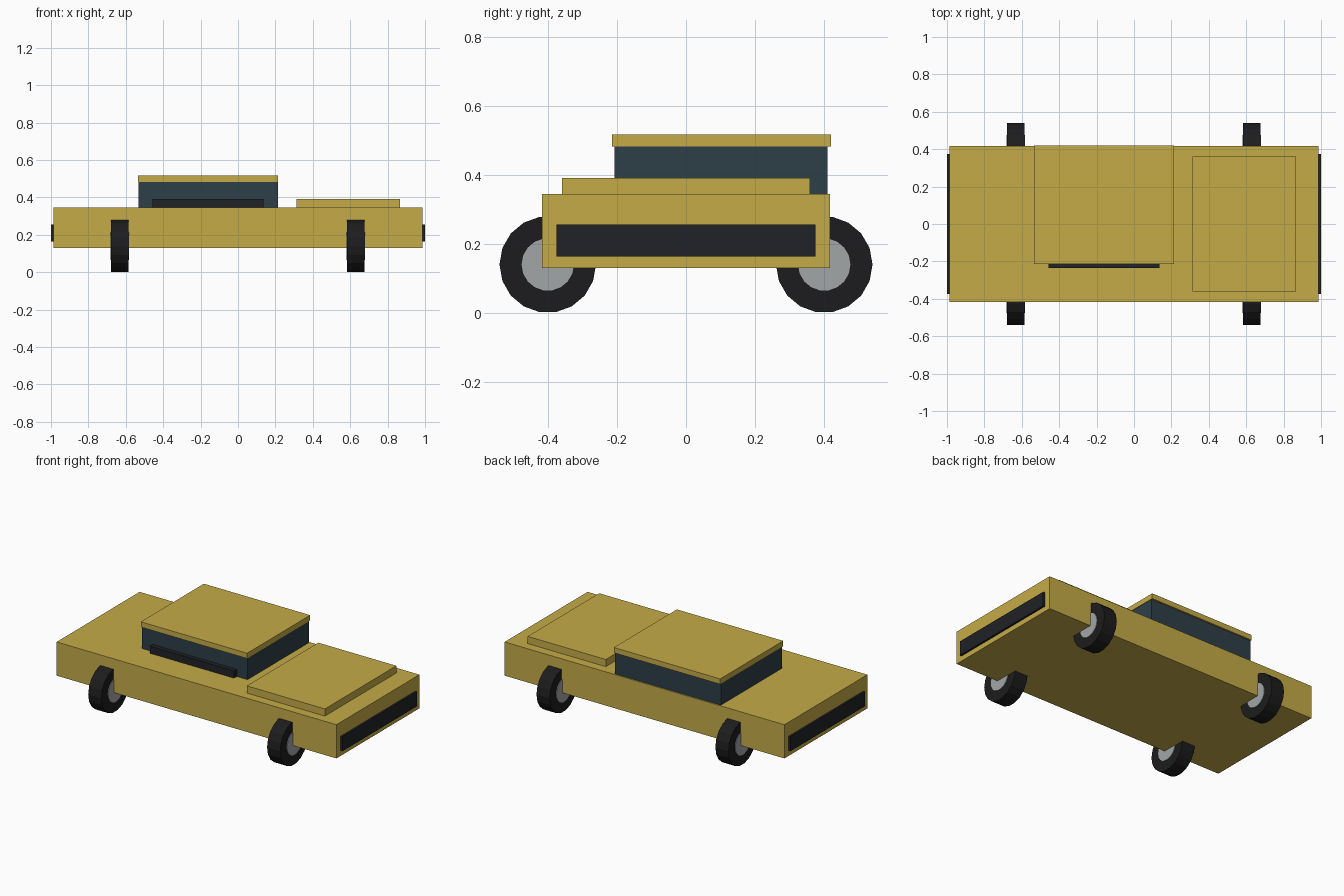
import bpy
from math import radians

if "Cube" in bpy.data.objects:
    bpy.data.objects.remove(bpy.data.objects["Cube"])


def material(name, rgb):
    m = bpy.data.materials.new(name)
    m.diffuse_color = (*rgb, 1)
    m.use_nodes = True
    m.node_tree.nodes["Principled BSDF"].inputs["Base Color"].default_value = m.diffuse_color
    return m


paint = material("yellow_paint", (0.56, 0.41, 0.065))
glass = material("dark_glass", (0.027, 0.05, 0.065))
trim = material("black_trim", (0.015, 0.016, 0.02))
rubber = material("rubber", (0.012, 0.012, 0.013))
metal = material("hub_metal", (0.36, 0.38, 0.39))


def box(name, x, y, z, mat):
    """Box from (min, max) ranges on each axis."""
    bpy.ops.mesh.primitive_cube_add(size=1, location=[sum(r) / 2 for r in (x, y, z)])
    o = bpy.context.object
    o.name = name
    o.scale = [r[1] - r[0] for r in (x, y, z)]
    bpy.ops.object.transform_apply(location=False, rotation=False, scale=True)
    o.data.materials.append(mat)


def disc(name, loc, radius, width, mat):
    """Flat-shaded cylinder with its axle along x."""
    bpy.ops.mesh.primitive_cylinder_add(vertices=18, radius=radius, depth=width,
                                        location=loc, rotation=(0, radians(90), 0))
    o = bpy.context.object
    o.name = name
    o.data.materials.append(mat)


# Body shell and raised hood
box("body", (-0.987, 0.987), (-0.418, 0.418), (0.13, 0.345), paint)
box("hood", (0.314, 0.865), (-0.36, 0.36), (0.345, 0.391), paint)

# Offset cabin, roof and side strip
box("cabin_glass", (-0.533, 0.213), (-0.208, 0.411), (0.345, 0.482), glass)
box("roof", (-0.535, 0.215), (-0.215, 0.42), (0.483, 0.517), paint)
box("side_strip", (-0.457, 0.137), (-0.236, -0.208), (0.345, 0.391), trim)

# Bumper panels at both ends
for end, x in (("rear", (-1, -0.98)), ("front", (0.98, 1))):
    box(f"{end}_bumper", x, (-0.375, 0.375), (0.163, 0.256), trim)

# Wheels straddling the body sides
for end, x in (("rear", -0.632), ("front", 0.63)):
    for side, y in (("right", -0.401), ("left", 0.401)):
        disc(f"{end}_{side}_tyre", (x, y, 0.14), 0.14, 0.092, rubber)
        disc(f"{end}_{side}_hub", (x, y, 0.14), 0.076, 0.1, metal)
